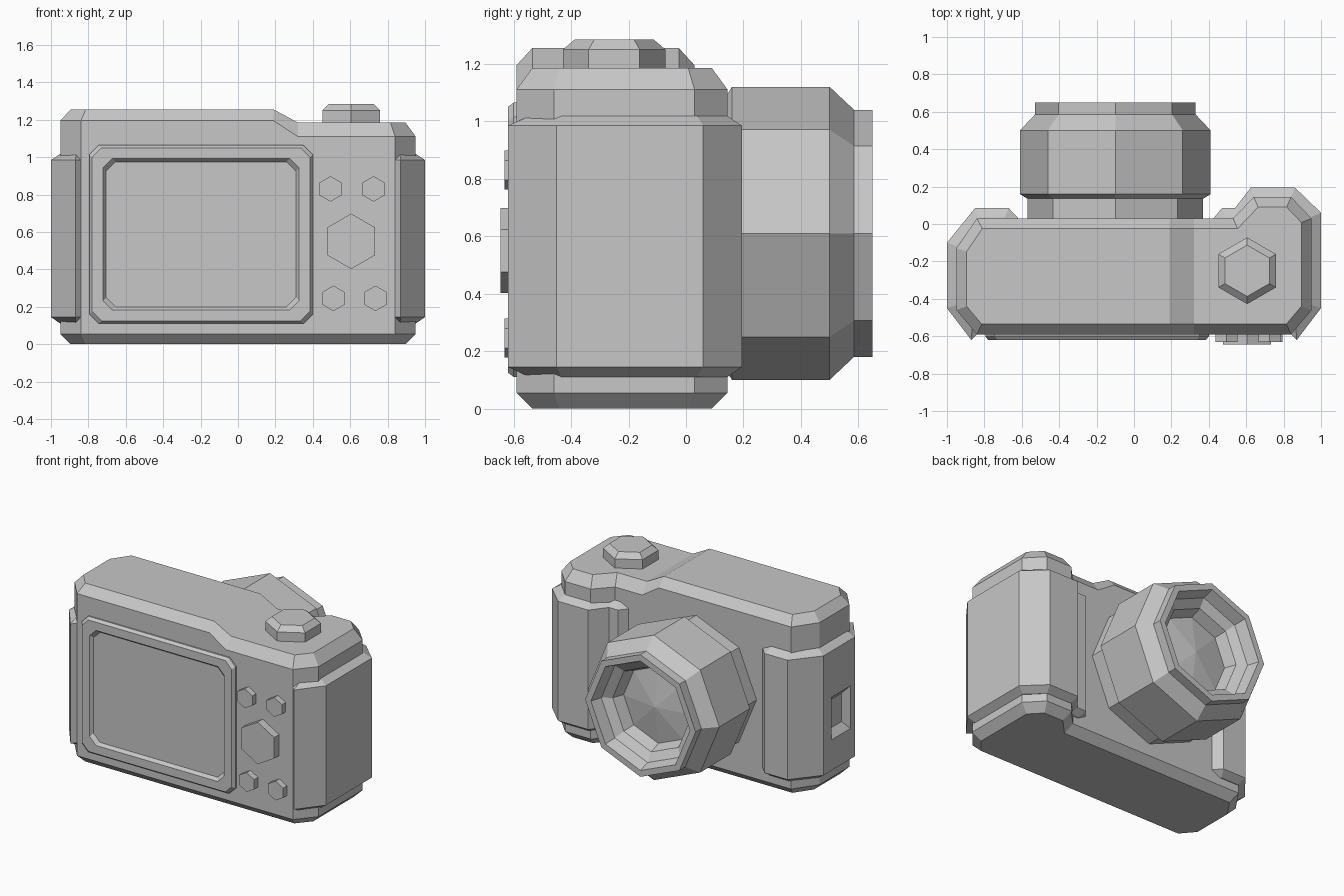
import bpy, bmesh, math
from mathutils import Vector

cube = bpy.data.objects.get("Cube")
if cube:
    bpy.data.objects.remove(cube, do_unlink=True)

grey = bpy.data.materials.new("plain grey")
grey.use_nodes = True
grey.diffuse_color = (0.57, 0.57, 0.57, 1)
grey.node_tree.nodes["Principled BSDF"].inputs["Base Color"].default_value = (0.57, 0.57, 0.57, 1)


def loft(rings):
    """Skin a stack of matching point rings and cap both ends."""
    bm = bmesh.new()
    rows = [[bm.verts.new(p) for p in ring] for ring in rings]
    n = len(rows[0])
    for low, high in zip(rows, rows[1:]):
        for i in range(n):
            j = (i + 1) % n
            bm.faces.new((low[i], low[j], high[j], high[i]))
    bm.faces.new(rows[0][::-1])
    bm.faces.new(rows[-1])
    bmesh.ops.recalc_face_normals(bm, faces=bm.faces)
    return bm


def finish(name, bm):
    mesh = bpy.data.meshes.new(name)
    bm.to_mesh(mesh)
    bm.free()
    mesh.materials.append(grey)
    obj = bpy.data.objects.new(name, mesh)
    bpy.context.collection.objects.link(obj)


def inset(outline, d):
    """Move every edge of a counter-clockwise outline inward by d."""
    result = []
    for i, p in enumerate(outline):
        p = Vector(p)
        a = (p - Vector(outline[i - 1])).normalized()
        b = (Vector(outline[(i + 1) % len(outline)]) - p).normalized()
        na, nb = Vector((-a.y, a.x)), Vector((-b.y, b.x))
        q = p + (na + nb) * d / (1 + na.dot(nb))
        result.append((q.x, q.y))
    return result


def polygon_y(sides, cx, cz, r, y, turn=0):
    """Regular polygon facing along y."""
    angles = [turn + math.tau * i / sides for i in range(sides)]
    return [(cx + r * math.cos(a), y, cz + r * math.sin(a)) for a in angles]


# Body shell with bevelled top and bottom, stepping down over the hand grip
outline = [(-.84, -.59), (.19, -.59), (.32, -.59), (.84, -.59), (.95, -.46),
           (.95, .03), (.84, .145), (.64, .145), (.53, .03), (.32, .03),
           (.19, .03), (-.84, .03), (-.95, -.13), (-.95, -.46)]
small = inset(outline, .055)
bm = loft([
    [(x, y, 0) for x, y in small],
    [(x, y, .055) for x, y in outline],
    [(x, y, 1.195 if x < .25 else 1.11) for x, y in outline],
    [(x, y, 1.255 if x < .25 else 1.185) for x, y in small],
])
for step in (.19, .32):
    pair = [v for v in bm.verts if abs(v.co.x - step) < .001 and v.co.z > 1.15
            and min(abs(v.co.y + .535), abs(v.co.y + .025)) < .001]
    bmesh.ops.connect_verts(bm, verts=pair)
finish("body", bm)


# Side grips wrapping around both ends
def grip(points):
    inner = inset(points, .05)
    return loft([[(x, y, z) for x, y in ring] for ring, z in
                 ((inner, .11), (points, .145), (points, .985), (inner, 1.018))])


right_side = [(.40, 0), (.60, -.1), (.7, -.4), (.80, -.55), (.87, -.62), (1, -.45),
              (1, .06), (.86, .195), (.625, .195), (.54, .085), (.47, .085)]
finish("hand_grip", grip(right_side))

far_side = [(-.59, 0), (-.67, .085), (-.85, .085), (-1, -.1), (-1, -.45),
            (-.87, -.62), (-.80, -.55), (-.7, -.4), (-.62, -.1)]
bm = grip(far_side)

# Sunken strap pocket in the outer face of the far grip
bm.normal_update()
face = min(bm.faces, key=lambda f: f.calc_center_median().x)
for half_y, half_z, x in ((.105, .15, -1), (.07, .10, -.955)):
    bmesh.ops.inset_individual(bm, faces=[face], thickness=.01)
    middle = face.calc_center_median()
    for v in face.verts:
        v.co = (x, -.295 + math.copysign(half_y, v.co.y - middle.y),
                .51 + math.copysign(half_z, v.co.z - middle.z))
finish("far_grip", bm)


# Screen frame: chamfered rectangles stepping up and back down to the display
def panel(d, y, c=.05):
    x0, x1, z0, z1 = -.795 + d, .40 - d, .11 + d, 1.065 - d
    return [(x, y, z) for x, z in (
        (x0 + c, z0), (x1 - c, z0), (x1, z0 + c), (x1, z1 - c),
        (x1 - c, z1), (x0 + c, z1), (x0, z1 - c), (x0, z0 + c))]


finish("screen", loft([panel(0, -.57), panel(0, -.60), panel(.015, -.62),
                       panel(.073, -.62), panel(.09, -.597)]))

# Hexagonal buttons beside the screen
buttons = {"main_button": (.605, .55, .148, -.645),
           "upper_inner_button": (.495, .83, .068, -.632),
           "upper_outer_button": (.725, .83, .068, -.632),
           "lower_inner_button": (.51, .245, .068, -.632),
           "lower_outer_button": (.735, .245, .068, -.632)}
for name, (cx, cz, r, y) in buttons.items():
    finish(name, loft([polygon_y(6, cx, cz, r, depth, math.pi / 6) for depth in (-.57, y)]))

# Shutter button on the top
rings = []
for r, z in ((.178, 1.15), (.178, 1.25), (.137, 1.285)):
    angles = [math.radians(30 + 60 * i) for i in range(6)]
    rings.append([(.605 + r * math.cos(a), -.25 + r * math.sin(a), z) for a in angles])
finish("shutter_button", loft(rings))

# Eight-sided lens barrel with a stepped hollow front
profile = [(.47, -.02), (.47, .135), (.51, .16), (.51, .50), (.43, .585), (.43, .65),
           (.385, .65), (.36, .57), (.30, .53), (.27, .45)]
finish("lens_barrel", loft([polygon_y(8, -.10, .61, r, y) for r, y in profile]))

# Shallow faceted glass
bm = loft([polygon_y(8, -.10, .61, r, y) for r, y in ((.27, .44), (.27, .451))])
bm.normal_update()
front = max(bm.faces, key=lambda f: f.calc_center_median().y)
bmesh.ops.poke(bm, faces=[front], offset=.04)
finish("lens_glass", bm)
